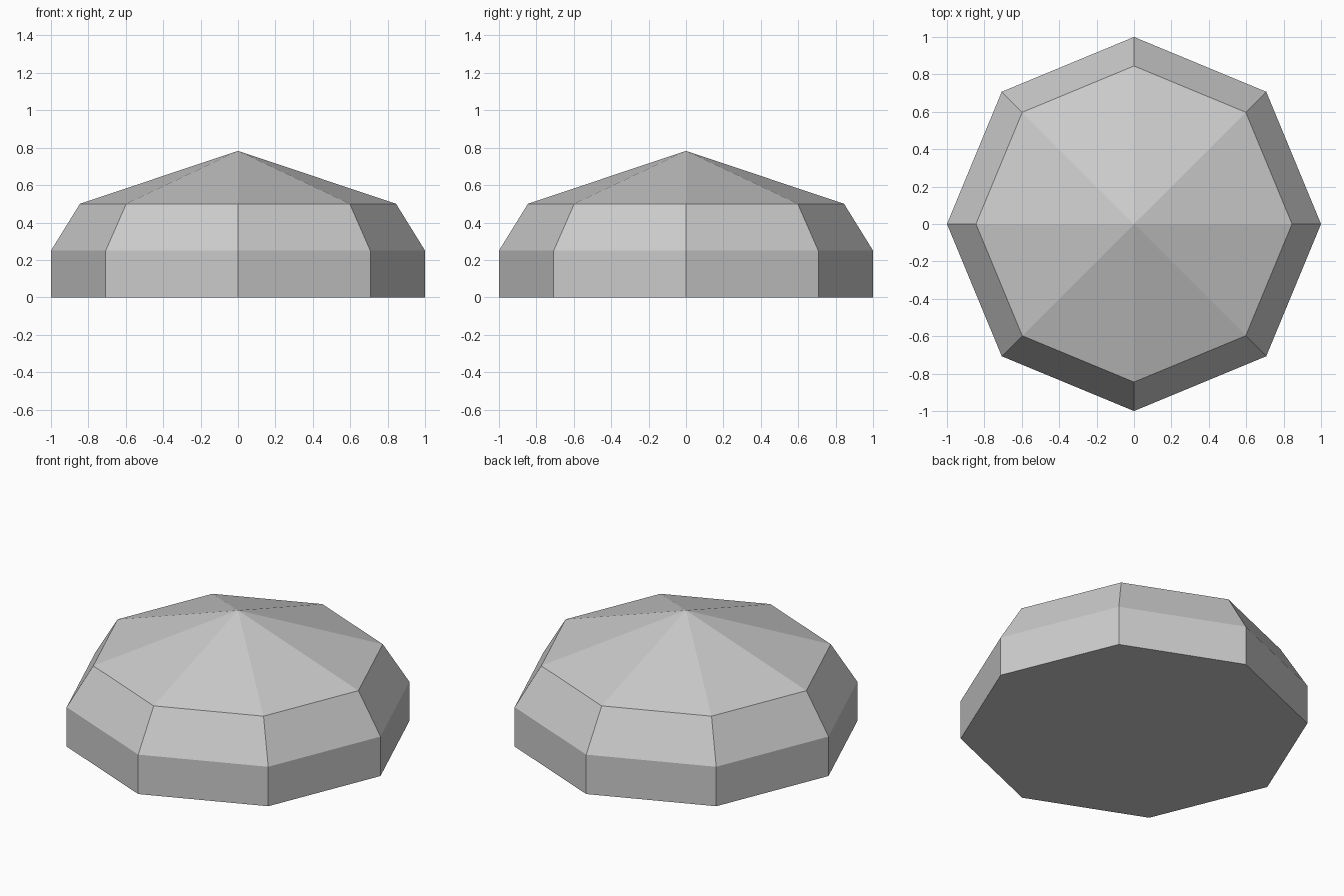
import bpy
import bmesh
from math import cos, sin, tau

if "Cube" in bpy.data.objects:
    bpy.data.objects.remove(bpy.data.objects["Cube"])

SIDES = 8
RINGS = [(1.0, 0.0), (1.0, 0.25), (0.845, 0.5)]  # radius, height
APEX = 0.783

grey = bpy.data.materials.new("light grey")
grey.diffuse_color = (0.6, 0.6, 0.6, 1.0)
grey.use_nodes = True
grey.node_tree.nodes["Principled BSDF"].inputs["Base Color"].default_value = grey.diffuse_color

bm = bmesh.new()

# Stacked octagonal rings with corners on the axes
rings = [[bm.verts.new((r * cos(tau * i / SIDES), r * sin(tau * i / SIDES), z))
          for i in range(SIDES)] for r, z in RINGS]
tip = bm.verts.new((0, 0, APEX))

# Flat base
bm.faces.new(rings[0][::-1])

for i in range(SIDES):
    j = (i + 1) % SIDES
    # Upright wall and sloped shoulder
    for low, high in zip(rings, rings[1:]):
        bm.faces.new((low[i], low[j], high[j], high[i]))
    # Shallow pointed cap
    bm.faces.new((rings[-1][i], rings[-1][j], tip))

mesh = bpy.data.meshes.new("octagonal_dome")
bm.to_mesh(mesh)
bm.free()
mesh.materials.append(grey)
dome = bpy.data.objects.new("octagonal_dome", mesh)
bpy.context.collection.objects.link(dome)
